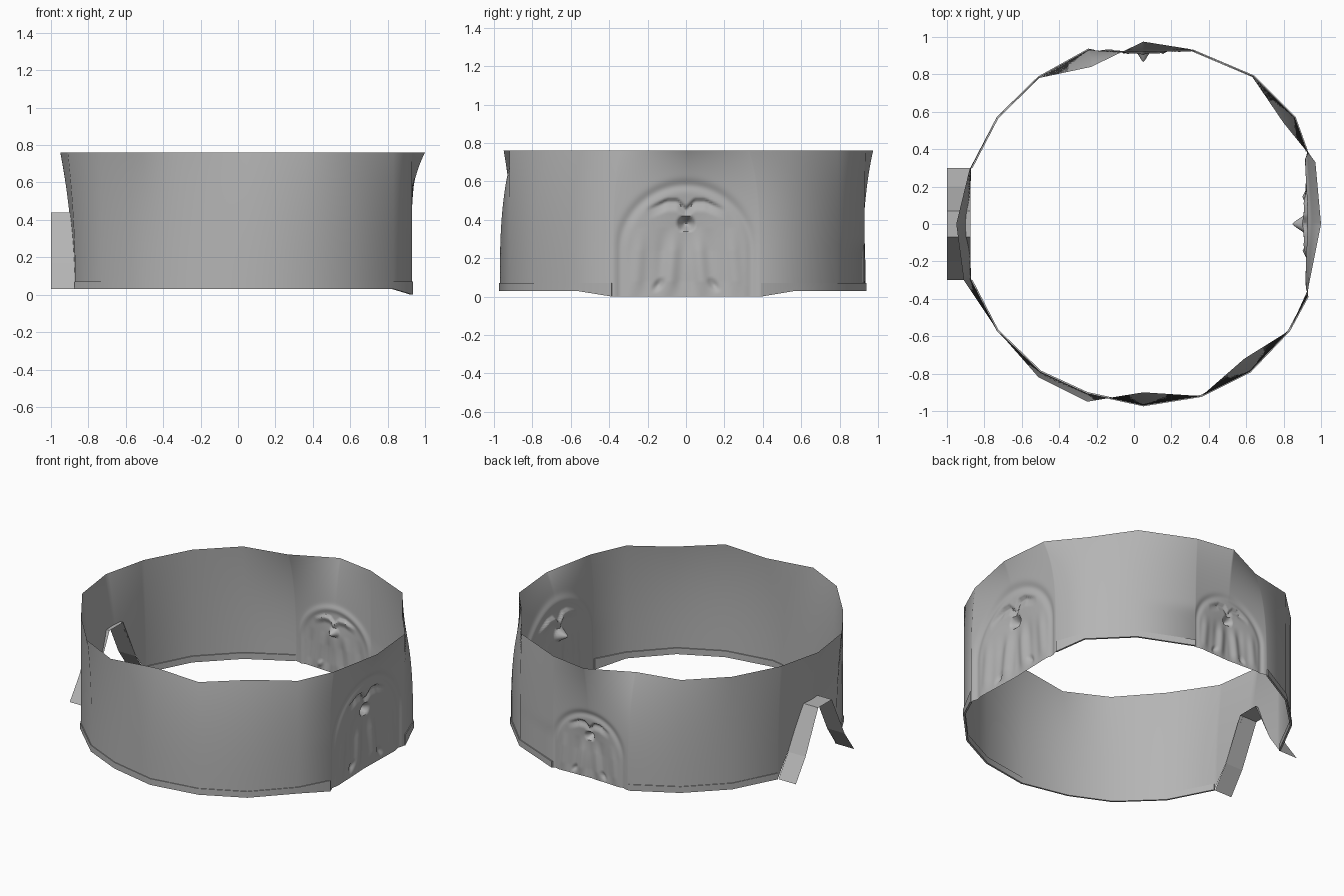
import bpy
import math
import random

if "Cube" in bpy.data.objects:
    bpy.data.objects.remove(bpy.data.objects["Cube"])

random.seed(4)

# Plan of the wall, anticlockwise from +x: foot and rim outlines
FOOT = [(.915, 0), (.925, .39), (.86, .57), (.64, .79), (.31, .93), (.05, .92), (-.24, .935),
        (-.51, .785), (-.73, .57), (-.87, .3), (-.88, 0), (-.87, -.3), (-.73, -.57), (-.5, -.79),
        (-.25, -.905), (.05, -.97), (.36, -.92), (.62, -.79), (.83, -.57), (.93, -.385)]
RIM = [(1, 0), (.97, .33), (.80, .54), (.63, .79), (.30, .935), (.05, .975), (-.23, .84),
       (-.51, .78), (-.73, .57), (-.88, .29), (-.95, 0), (-.91, -.3), (-.73, -.57), (-.51, -.82),
       (-.25, -.95), (.05, -.90), (.36, -.92), (.59, -.72), (.83, -.57), (.93, -.35)]
# How late each column bends from foot to rim
BEND = [4.5, 4] + [3] * 7 + [2] * 3 + [3] * 7 + [4]
N, ROWS, Z0, Z1 = len(FOOT), 76, .03, .76
DOOR = [(0, .44), (.07, .44), (.2, .17), (.3, .03)]
BROW = [(0, .455), (.045, .5), (.1, .5), (.2, .455)]
WAVES = [(random.uniform(25, 75), random.uniform(0, 6)) for _ in range(4)]

grey = bpy.data.materials.new("dark_grey")
grey.diffuse_color = (.46, .46, .46, 1)
grey.use_nodes = True
grey.node_tree.nodes["Principled BSDF"].inputs["Base Color"].default_value = grey.diffuse_color


def make(name, verts, faces, smooth=True):
    me = bpy.data.meshes.new(name)
    me.from_pydata(verts, [], faces)
    me.update()
    me.materials.append(grey)
    ob = bpy.data.objects.new(name, me)
    bpy.context.collection.objects.link(ob)
    bpy.ops.object.select_all(action='DESELECT')
    ob.select_set(True)
    bpy.context.view_layer.objects.active = ob
    if smooth:
        bpy.ops.object.shade_smooth_by_angle(angle=math.radians(55))
    return ob


def lerp(a, b, t):
    return tuple(p + (q - p) * t for p, q in zip(a, b))


def mix(a, b, t):
    return a + (b - a) * t


def clamp(v):
    return max(0, min(1, v))


def along(pts, x):
    for (x0, y0), (x1, y1) in zip(pts, pts[1:]):
        if x <= x1:
            return y0 + (y1 - y0) * (x - x0) / (x1 - x0)
    return pts[-1][1]


def relief(u, v):
    """Inward depth of the shaggy animal face, u across and v up."""
    a = abs(u)
    q = math.hypot(u / .34, max(v - .25, 0) / .33)
    d = .010 * math.exp(-((q - 1) / .08) ** 2) * clamp((.39 - a) / .04)
    if q < 1:
        fade = clamp((1 - q) / .15)
        # snout, nose and sharp brows
        d += .010 * math.exp(-(u / .13) ** 2 - ((v - .33) / .12) ** 2)
        d += .062 * clamp(1.1 - max(a / .045, abs(v - .38) / .035, (a + .6 * abs(v - .38)) / .05))
        gap = along(BROW, a) - v
        d += .02 * clamp((gap + .012) / .014) * clamp((.055 - gap) / .05) * clamp((.21 - a) / .09)
        # hanging strands of hair
        hair = sum(math.sin(f * a + p + 5 * v) for f, p in WAVES) / 4
        d += .010 * hair * fade * clamp((.36 - v) / .12) * clamp(v / .08)
        # chin tufts
        d += .016 * clamp(1 - math.hypot((a - .14 + .5 * (v - .07)) / .03, (v - .06) / .04))
    return d


def foot_z(i):
    return 0 if i % N in (0, 1, N - 1) else Z0


# Wall with both reliefs and the doorway
cols = []
for i in range(N):
    j = (i + 1) % N
    n = 40 if i in (0, 19, 4, 5) else 13 if i in (9, 10) else 1
    for k in range(n):
        t = k / n
        foot, rim = lerp(FOOT[i], FOOT[j], t), lerp(RIM[i], RIM[j], t)
        low, bend = mix(foot_z(i), foot_z(j), t), mix(BEND[i], BEND[j], t)
        if i in (9, 10):
            low = along(DOOR, abs(foot[1]))
        col = []
        for r in range(ROWS + 1):
            z = low + (Z1 - low) * r / ROWS
            x, y = lerp(foot, rim, clamp((z - Z0) / (Z1 - Z0)) ** bend)
            if i in (0, 19):
                x -= relief(foot[1], z)
            elif i in (4, 5):
                y -= .8 * relief((foot[0] - .05) / .72, (z - .025) / .72)
            col.append((x, y, z))
        cols.append(col)
C, R = len(cols), ROWS + 1
make("wall", [p for col in cols for p in col],
     [(c * R + r, (c + 1) % C * R + r, (c + 1) % C * R + r + 1, c * R + r + 1)
      for c in range(C) for r in range(ROWS)])


# Kerb strips along the foot, broken at the reliefs and doorway
def kerb(name, first, last):
    verts, faces = [], []
    for i in range(first, last + 1):
        x, y = FOOT[i % N]
        lo = foot_z(i)
        for s, z in ((1.005, lo), (1.005, .07), (.993, .07), (.993, lo)):
            verts.append((x * s, y * s, z))
    for k in range(last - first):
        for e in range(4):
            f = (e + 1) % 4
            faces.append((k * 4 + e, k * 4 + 4 + e, k * 4 + 4 + f, k * 4 + f))
    m = len(verts)
    faces += [(0, 1, 2, 3), (m - 1, m - 2, m - 3, m - 4)]
    make(name, verts, faces)


for name, a, b in (("kerb_right", 1, 4), ("kerb_back", 6, 9), ("kerb_front", 11, 19)):
    kerb(name, a, b)

# Tent-like canopy over the doorway
half = DOOR[:0:-1]
prof = half + [(-y, z) for y, z in reversed(half)]
make("door_canopy", [(x, y, z) for y, z in prof for x in (-.875, -1)],
     [(2 * k, 2 * k + 1, 2 * k + 3, 2 * k + 2) for k in range(len(prof) - 1)], False)
